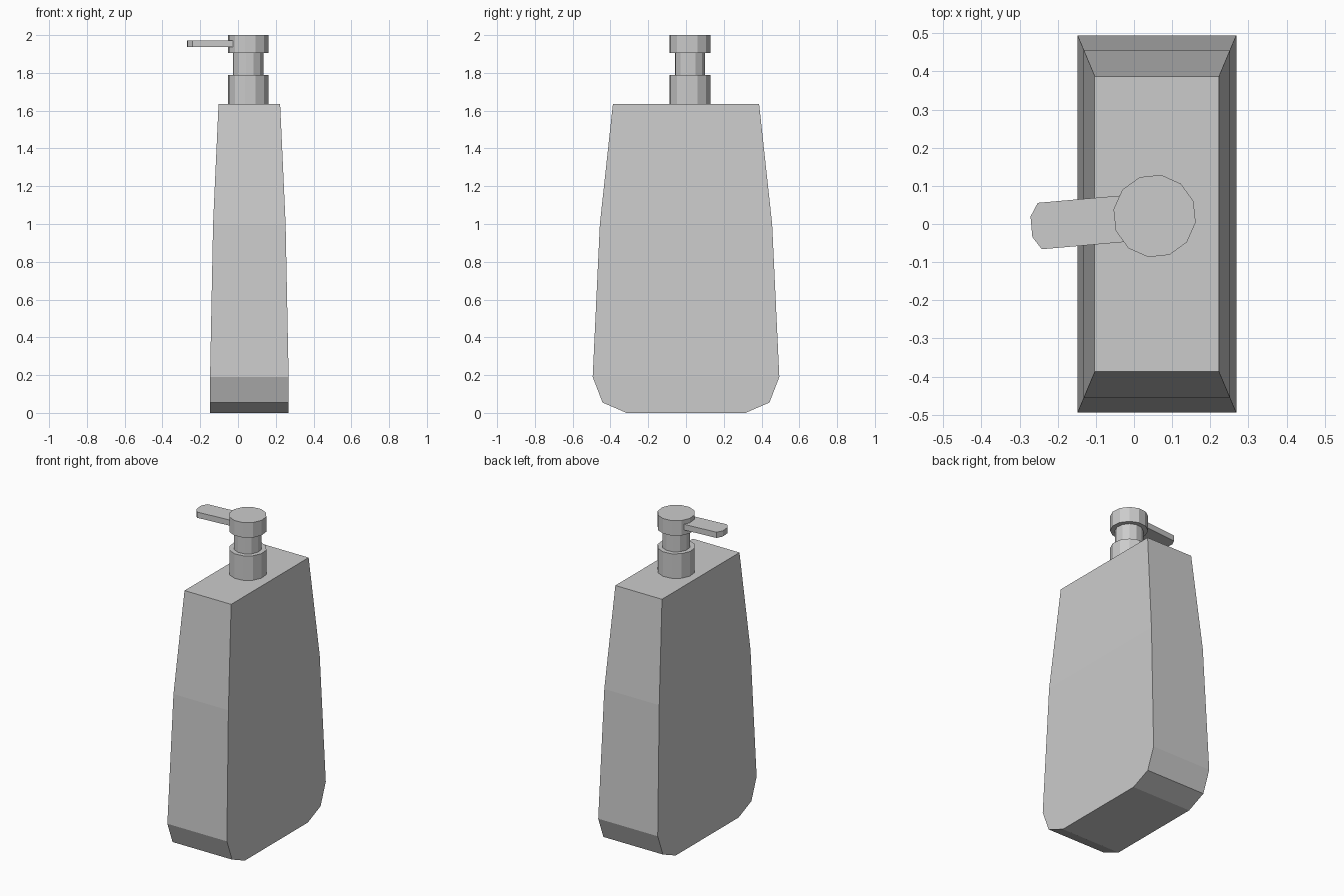
import bpy
import bmesh
from math import cos, sin, pi, radians
from mathutils import Matrix, Vector

cube = bpy.data.objects.get("Cube")
if cube:
    bpy.data.objects.remove(cube, do_unlink=True)

# One plain grey for the whole dispenser
grey = bpy.data.materials.new("plain_grey")
grey.use_nodes = True
colour = (0.6, 0.6, 0.6, 1.0)
grey.diffuse_color = colour
grey.node_tree.nodes["Principled BSDF"].inputs["Base Color"].default_value = colour


def loft(name, rings):
    """Skin a stack of equal-length point rings and cap both ends."""
    bm = bmesh.new()
    loops = [[bm.verts.new(p) for p in ring] for ring in rings]
    n = len(loops[0])
    for low, high in zip(loops, loops[1:]):
        for i in range(n):
            j = (i + 1) % n
            bm.faces.new((low[i], low[j], high[j], high[i]))
    bm.faces.new(loops[0][::-1])
    bm.faces.new(loops[-1])
    bmesh.ops.recalc_face_normals(bm, faces=bm.faces)
    mesh = bpy.data.meshes.new(name)
    bm.to_mesh(mesh)
    bm.free()
    mesh.materials.append(grey)
    obj = bpy.data.objects.new(name, mesh)
    bpy.context.collection.objects.link(obj)
    return obj


# Bottle: rectangular sections given as (height, half width, half depth)
BODY_X = 0.06
sections = [
    (0.0, 0.208, 0.315),
    (0.055, 0.208, 0.442),
    (0.19, 0.208, 0.494),
    (1.0, 0.192, 0.456),
    (1.635, 0.163, 0.387),
]
corners = [(-1, -1), (1, -1), (1, 1), (-1, 1)]
loft("bottle", [[(BODY_X + sx * w, sy * d, z) for sx, sy in corners]
                for z, w, d in sections])

# Pump: stacked twelve-sided cylinders, slightly turned
PUMP = Vector((0.054, 0.021, 0.0))
TURN = radians(-9)


def cylinder(name, radius, bottom, top):
    circle = [(radius * cos(TURN + i * pi / 6), radius * sin(TURN + i * pi / 6))
              for i in range(12)]
    loft(name, [[PUMP + Vector((x, y, z)) for x, y in circle]
                for z in (bottom, top)])


cylinder("pump_collar", 0.109, 1.63, 1.79)
cylinder("pump_neck", 0.081, 1.79, 1.905)
cylinder("pump_head", 0.109, 1.905, 2.0)

# Spout: flat bar with a chamfered tip, running out from the head
outline = [(0.0, -0.061), (0.0, 0.061), (-0.302, 0.061),
           (-0.324, 0.027), (-0.324, -0.027), (-0.302, -0.061)]
turn = Matrix.Rotation(radians(5), 3, 'Z')
loft("spout", [[PUMP + turn @ Vector((x, y, z)) for x, y in outline]
               for z in (1.936, 1.972)])
